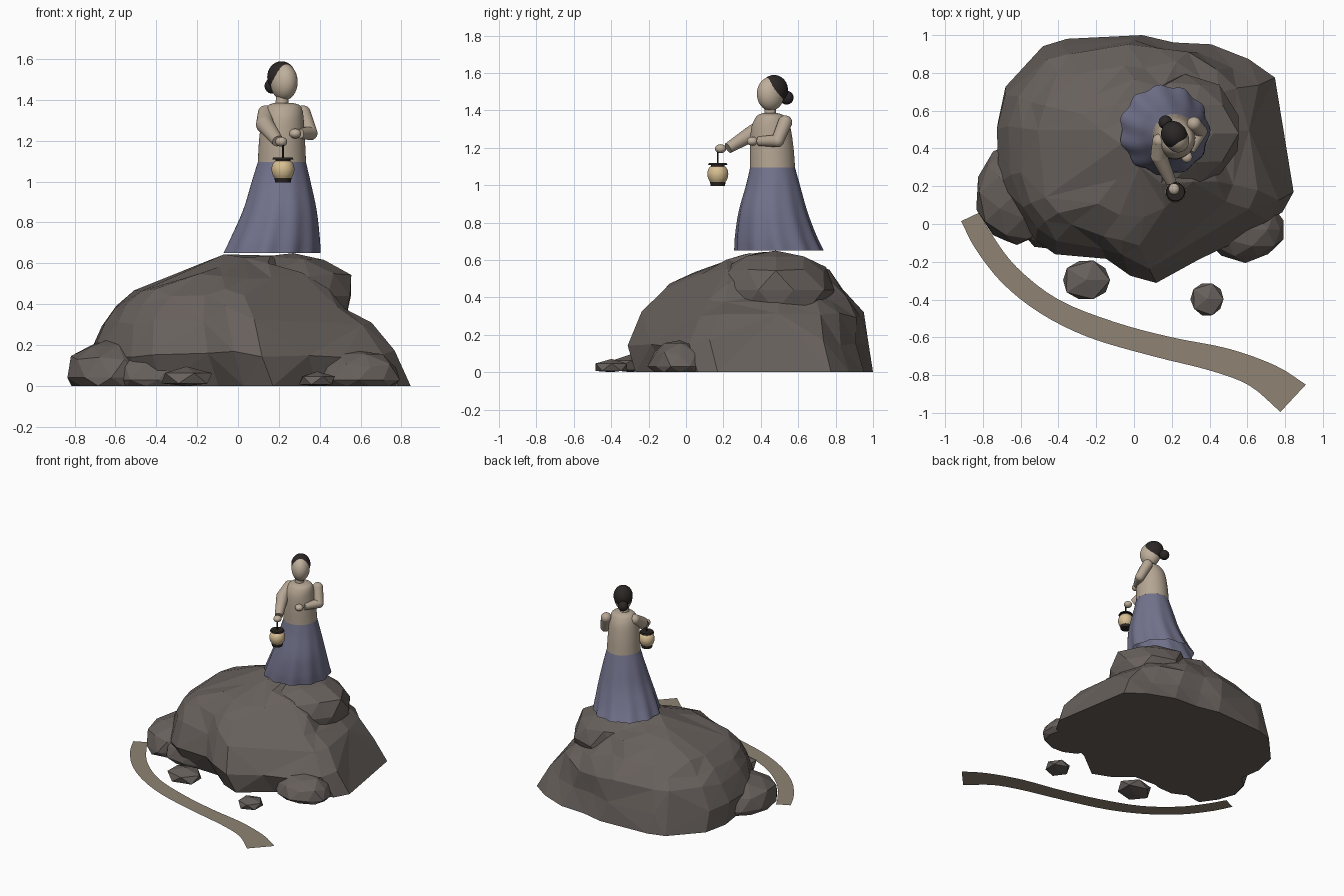
import bpy, bmesh, math, random
from mathutils import Vector, Matrix

random.seed(7)
cube = bpy.data.objects.get("Cube")
if cube:
    bpy.data.objects.remove(cube, do_unlink=True)


def material(name, *rgb):
    m = bpy.data.materials.new(name)
    m.use_nodes = True
    m.diffuse_color = (*rgb, 1)
    bsdf = next(n for n in m.node_tree.nodes if n.type == 'BSDF_PRINCIPLED')
    bsdf.inputs["Base Color"].default_value = (*rgb, 1)
    return m


STONE = material("grey stone", .137, .118, .107)
EARTH = material("path earth", .275, .23, .175)
BLUE = material("skirt blue", .17, .17, .265)
LINEN = material("blouse linen", .46, .38, .295)
SKIN = material("skin", .52, .43, .33)
HAIR = material("dark hair", .026, .02, .02)
PAPER = material("lantern paper", .68, .52, .29)
IRON = material("dark iron", .022, .017, .015)


def finish(name, bm, mat, smooth=True):
    bmesh.ops.recalc_face_normals(bm, faces=bm.faces)
    me = bpy.data.meshes.new(name)
    bm.to_mesh(me)
    bm.free()
    me.materials.append(mat)
    ob = bpy.data.objects.new(name, me)
    bpy.context.collection.objects.link(ob)
    if smooth:
        bpy.ops.object.select_all(action='DESELECT')
        ob.select_set(True)
        bpy.context.view_layer.objects.active = ob
        bpy.ops.object.shade_smooth_by_angle(angle=math.radians(40))
    return ob


def spline(points, steps=4):
    """Smooth curve through points of any dimension."""
    pts = [Vector(p) for p in points]
    pts = [2 * pts[0] - pts[1]] + pts + [2 * pts[-1] - pts[-2]]
    out = []
    for a, b, c, d in zip(pts, pts[1:], pts[2:], pts[3:]):
        for i in range(steps):
            t = i / steps
            out.append(b + (c - a) * t / 2 + (2 * a - 5 * b + 4 * c - d) * t**2 / 2
                       + (3 * b - a - 3 * c + d) * t**3 / 2)
    return out + [pts[-2]]


def bridge(bm, rows):
    """Faces between successive closed rings, and a cap on the last."""
    n = len(rows[0])
    for lo, hi in zip(rows, rows[1:]):
        for i in range(n):
            j = (i + 1) % n
            bm.faces.new((lo[i], lo[j], hi[j], hi[i]))
    bm.faces.new(rows[-1])


def loft(name, rings, mat, folds=0, depth=0, n=72, base=True):
    """Stack of elliptical rings: z, x min, x max, y min, y max."""
    bm = bmesh.new()
    rows = []
    levels = spline(rings)
    for k, (z, x0, x1, y0, y1) in enumerate(levels):
        fade = 1 - k / (len(levels) - 1)
        row = []
        for i in range(n):
            a = math.tau * i / n
            r = (1 + depth * fade * (math.cos(folds * a) - 1)) / 2
            row.append(bm.verts.new(((x0 + x1) / 2 + (x1 - x0) * r * math.cos(a),
                                     (y0 + y1) / 2 + (y1 - y0) * r * math.sin(a), z)))
        rows.append(row)
    bridge(bm, rows)
    if base:
        bm.faces.new(rows[0])
    return finish(name, bm, mat)


def ball(name, centre, radii, mat, turn=0):
    bm = bmesh.new()
    bmesh.ops.create_uvsphere(bm, u_segments=32, v_segments=20, radius=1)
    bm.transform(Matrix.LocRotScale(Vector(centre), Matrix.Rotation(turn, 3, 'Z'), Vector(radii)))
    return finish(name, bm, mat)


def rod(name, start, end, r1, r2, mat):
    a, b = Vector(start), Vector(end)
    bm = bmesh.new()
    bmesh.ops.create_cone(bm, cap_ends=True, segments=24, radius1=r1, radius2=r2, depth=(b - a).length)
    turn = (b - a).to_track_quat('Z', 'Y').to_matrix().to_4x4()
    bm.transform(Matrix.Translation((a + b) / 2) @ turn)
    return finish(name, bm, mat)


def boulder(name, centre, radii, floor=0, ceiling=9, rough=.08, detail=2):
    """Faceted rock wrapped around a roughened, clipped ball of points."""
    ball_bm, bm = bmesh.new(), bmesh.new()
    bmesh.ops.create_icosphere(ball_bm, subdivisions=detail, radius=1)
    for v in ball_bm.verts:
        p = v.co * random.uniform(1 - rough, 1 + rough / 2)
        p = Vector(centre) + Vector(c * r for c, r in zip(p, radii))
        p.z = min(max(p.z, floor), ceiling)
        bm.verts.new(p)
    ball_bm.free()
    res = bmesh.ops.convex_hull(bm, input=bm.verts)
    spare = {v for v in res["geom_interior"] + res["geom_unused"] if isinstance(v, bmesh.types.BMVert)}
    bmesh.ops.delete(bm, geom=list(spare), context='VERTS')
    bmesh.ops.dissolve_limit(bm, angle_limit=math.radians(7), verts=bm.verts, edges=bm.edges)
    return finish(name, bm, STONE, smooth=False)


# Great rock: a rough plan outline, fitted to a box and rounded off with height
plan = [(-.5, .94), (-.37, .98), (.03, 1), (.2, .96), (.4, .95), (.6, .87), (.74, .77), (.78, .5),
        (.84, .15), (.78, .04), (.54, -.06), (.375, -.13), (.16, -.3), (.015, -.24), (-.11, -.13),
        (-.39, -.12), (-.5, -.05), (-.6, .06), (-.7, .24), (-.74, .53), (-.7, .72)]
levels = [(0, -.72, .845, -.27, 1), (.16, -.74, .77, -.325, .975), (.31, -.69, .66, -.23, .95),
          (.39, -.62, .55, -.17, .9), (.46, -.53, .45, -.11, .85), (.54, -.32, .34, .03, .76),
          (.59, -.18, .26, .18, .68), (.63, -.07, .2, .3, .6)]
bm = bmesh.new()
rows = []
for z, x0, x1, y0, y1 in levels:
    row = []
    for x, y in plan:
        p = Vector(((x - .05) / .79, (y - .35) / .65))
        p = p.lerp(p.normalized(), min(z * 1.6, 1)) * (random.uniform(.975, 1.025) if z else 1)
        row.append(bm.verts.new(((x0 + x1) / 2 + p.x * (x1 - x0) / 2, (y0 + y1) / 2 + p.y * (y1 - y0) / 2,
                                 z + (random.uniform(-.022, .016) if z else 0))))
    rows.append(row)
bridge(bm, rows)
bm.faces.new(rows[0])
bmesh.ops.remove_doubles(bm, verts=[v for row in rows[2:] for v in row], dist=.085)
bmesh.ops.triangulate(bm, faces=bm.faces)
bmesh.ops.dissolve_limit(bm, angle_limit=math.radians(9), verts=bm.verts, edges=bm.edges)
bmesh.ops.triangulate(bm, faces=bm.faces)
finish("great_rock", bm, STONE, smooth=False)

# Smaller rocks around it and the ledge underfoot
boulder("summit_rock", (.27, .48, .44), (.31, .32, .225), .33, .65)
boulder("left_rock_large", (-.62, .165, .04), (.23, .29, .2))
boulder("left_rock_low", (-.39, -.005, .03), (.23, .14, .16))
boulder("right_rock", (.59, -.03, .03), (.22, .17, .145))
boulder("loose_rock_large", (-.253, -.297, .037), (.142, .122, .058), rough=.04, detail=1)
boulder("loose_rock_small", (.388, -.398, .027), (.1, .1, .045), rough=.04, detail=1)

# Winding path: a flat strip between two edges
inner = spline([(-.82, .06), (-.75, -.06), (-.62, -.23), (-.4, -.4), (-.1, -.52), (.2, -.6),
                (.5, -.66), (.75, -.75), (.91, -.85)])
outer = spline([(-.915, .015), (-.84, -.13), (-.7, -.31), (-.5, -.47), (-.24, -.6), (.1, -.7),
                (.4, -.775), (.61, -.855), (.775, -.995)])
bm = bmesh.new()
pairs = [[bm.verts.new((p.x, p.y, .002)) for p in pair] for pair in zip(inner, outer)]
for (a, b), (c, d) in zip(pairs, pairs[1:]):
    bm.faces.new((a, b, d, c))
finish("path", bm, EARTH, smooth=False)

# Clothing
loft("skirt", [(.65, -.08, .405, .255, .74), (.73, -.04, .4, .26, .7), (.86, .02, .385, .28, .65),
               (1, .065, .355, .32, .61), (1.105, .1, .33, .345, .58)], BLUE, folds=11, depth=.035, base=False)
loft("blouse", [(1.095, .097, .333, .342, .583), (1.2, .103, .328, .342, .575), (1.3, .115, .322, .348, .56),
                (1.35, .13, .315, .365, .54), (1.375, .15, .3, .385, .52), (1.385, .18, .265, .41, .49)], LINEN)

# Head, turned a little to its left
turn = math.radians(30)
rod("neck", (.215, .45, 1.36), (.217, .45, 1.44), .032, .03, SKIN)
ball("head", (.225, .452, 1.488), (.064, .076, .09), SKIN, turn)
ball("hair", (.213, .471, 1.512), (.068, .076, .077), HAIR, turn)
ball("hair_bun", (.167, .538, 1.468), (.037, .037, .037), HAIR)

# Arms: the right reaches forward, the left folds across
arms = {"right": ((.135, .44, 1.335), (.132, .36, 1.28), (.195, .225, 1.198), (.212, .185, 1.195), .044, .029),
        "left": ((.318, .53, 1.335), (.355, .49, 1.237), (.3, .39, 1.235), (.28, .355, 1.235), .034, .025)}
for side, (shoulder, elbow, wrist, hand, r, cuff) in arms.items():
    ball(side + "_shoulder", shoulder, (.038, .038, .038), LINEN)
    rod(side + "_upper_arm", shoulder, elbow, .038, r, LINEN)
    ball(side + "_elbow", elbow, (r, r, r), LINEN)
    rod(side + "_forearm", elbow, wrist, r, cuff, LINEN)
    ball(side + "_hand", hand, (.029, .03, .024), SKIN)


# Lantern hanging from the right hand
def disc(name, z0, z1, r0, r1):
    rod(name, (.22, .17, z0), (.22, .17, z1), r0, r1, IRON)


disc("lantern_hook", 1.11, 1.2, .004, .004)
disc("lantern_lid", 1.108, 1.118, .052, .047)
disc("lantern_collar", 1.09, 1.109, .036, .036)
disc("lantern_base", .995, 1.018, .038, .042)
loft("lantern_body", [(z, .22 - r, .22 + r, .17 - r, .17 + r) for z, r in
                      ((1.015, .04), (1.035, .051), (1.06, .056), (1.085, .051), (1.1, .04))], PAPER, n=32)
